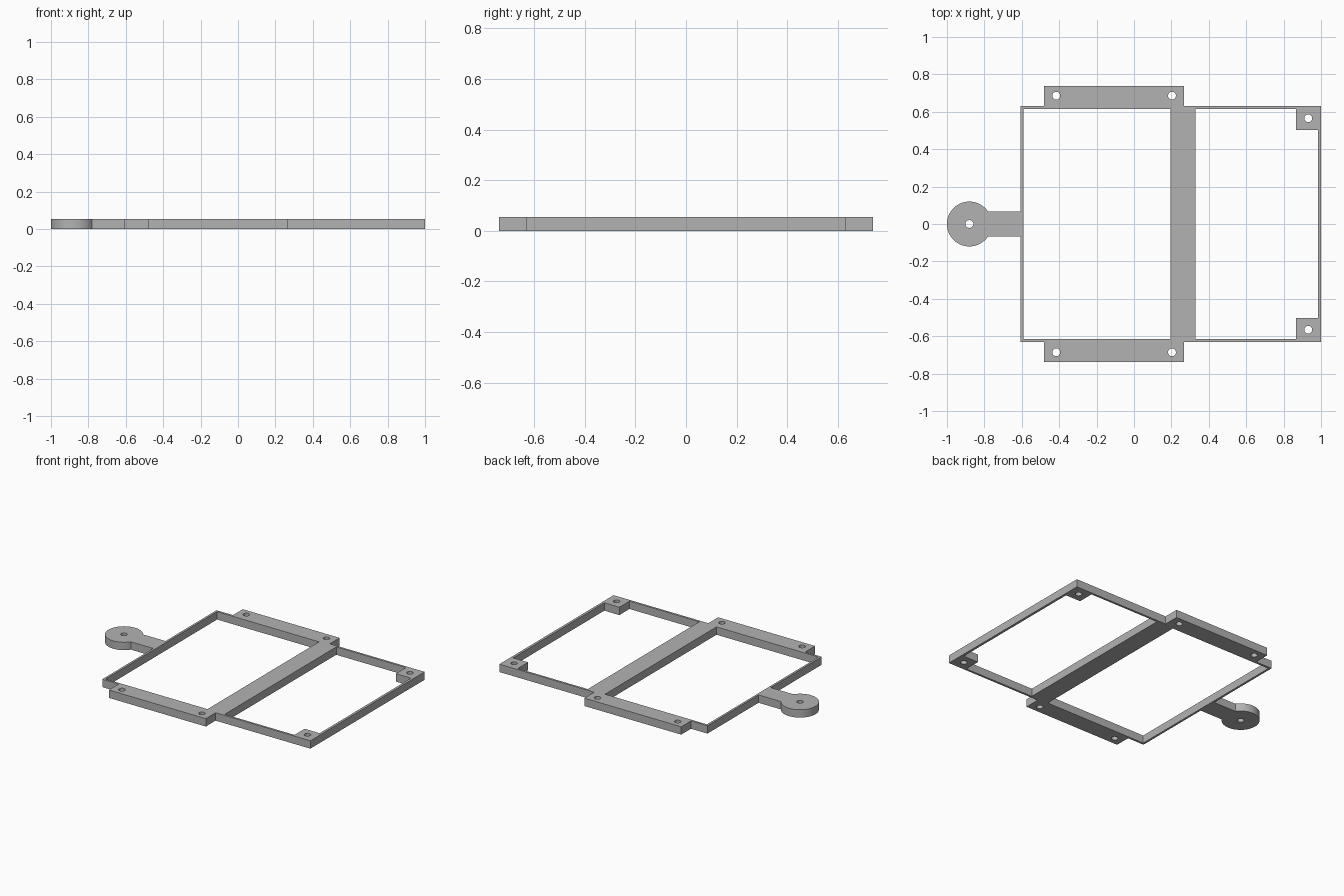
import bpy, bmesh, math

cube = bpy.data.objects.get("Cube")
if cube:
    bpy.data.objects.remove(cube, do_unlink=True)

HEIGHT = 0.055
HOLE_R = 0.021
HUB_X, HUB_R, NECK = -0.88, 0.12, 0.067

grey = bpy.data.materials.new("plain grey")
grey.use_nodes = True
grey.diffuse_color = (0.45, 0.45, 0.45, 1)
bsdf = next(n for n in grey.node_tree.nodes if n.type == 'BSDF_PRINCIPLED')
bsdf.inputs["Base Color"].default_value = grey.diffuse_color


def arc(cx, cy, r, start, end, steps):
    return [(cx + r * math.cos(start + (end - start) * i / steps),
             cy + r * math.sin(start + (end - start) * i / steps)) for i in range(steps + 1)]


def circle(cx, cy, r, steps=32):
    return arc(cx, cy, r, 0, math.tau, steps)[:-1]


def mirrored(half):
    """Close a half outline by reflecting it front to back."""
    return half + [(x, -y) for x, y in reversed(half)]


def extruded_plate(name, loops):
    """Fill nested outlines and raise them to the plate thickness."""
    curve = bpy.data.curves.new(name, 'CURVE')
    curve.dimensions = '2D'
    curve.fill_mode = 'BOTH'
    curve.extrude = HEIGHT / 2
    for loop in loops:
        spline = curve.splines.new('POLY')
        spline.points.add(len(loop) - 1)
        for point, (x, y) in zip(spline.points, loop):
            point.co = (x, y, 0, 1)
        spline.use_cyclic_u = True
    source = bpy.data.objects.new(name + "_outline", curve)
    bpy.context.collection.objects.link(source)
    bpy.context.view_layer.update()
    graph = bpy.context.evaluated_depsgraph_get()
    mesh = bpy.data.meshes.new_from_object(source.evaluated_get(graph))
    bpy.data.objects.remove(source, do_unlink=True)

    bm = bmesh.new()
    bm.from_mesh(mesh)
    bmesh.ops.remove_doubles(bm, verts=bm.verts, dist=0.0002)
    bmesh.ops.recalc_face_normals(bm, faces=bm.faces)
    bmesh.ops.translate(bm, verts=bm.verts, vec=(0, 0, HEIGHT / 2))
    bm.to_mesh(mesh)
    bm.free()
    mesh.materials.clear()
    mesh.materials.append(grey)
    obj = bpy.data.objects.new(name, mesh)
    bpy.context.collection.objects.link(obj)
    return obj


# Outer edge: round hanging tab, neck, frame and side mounting rails
neck_angle = math.asin(NECK / HUB_R)
hub = arc(HUB_X, 0, HUB_R, math.pi, neck_angle, 32)
outline = mirrored(hub[1:] + [
    (-0.607, NECK), (-0.607, 0.63), (-0.48, 0.63), (-0.48, 0.738),
    (0.268, 0.738), (0.268, 0.63), (1, 0.63)])
outline.append(hub[0])

# Two openings either side of the crossbar, the second with corner tabs
large_opening = mirrored([(-0.592, 0.615), (0.195, 0.615)])
small_opening = mirrored([(0.328, 0.615), (0.867, 0.615), (0.867, 0.503), (0.983, 0.503)])

# Screw holes in the hanging tab, rails and corner tabs
holes = [circle(HUB_X, 0, HOLE_R)]
for x, y in [(-0.416, 0.686), (0.203, 0.686), (0.932, 0.565)]:
    holes += [circle(x, side * y, HOLE_R) for side in (1, -1)]

frame = extruded_plate("mounting_frame", [outline, large_opening, small_opening] + holes)
bpy.ops.object.select_all(action='DESELECT')
frame.select_set(True)
bpy.context.view_layer.objects.active = frame
bpy.ops.object.shade_smooth_by_angle(angle=math.radians(25))
